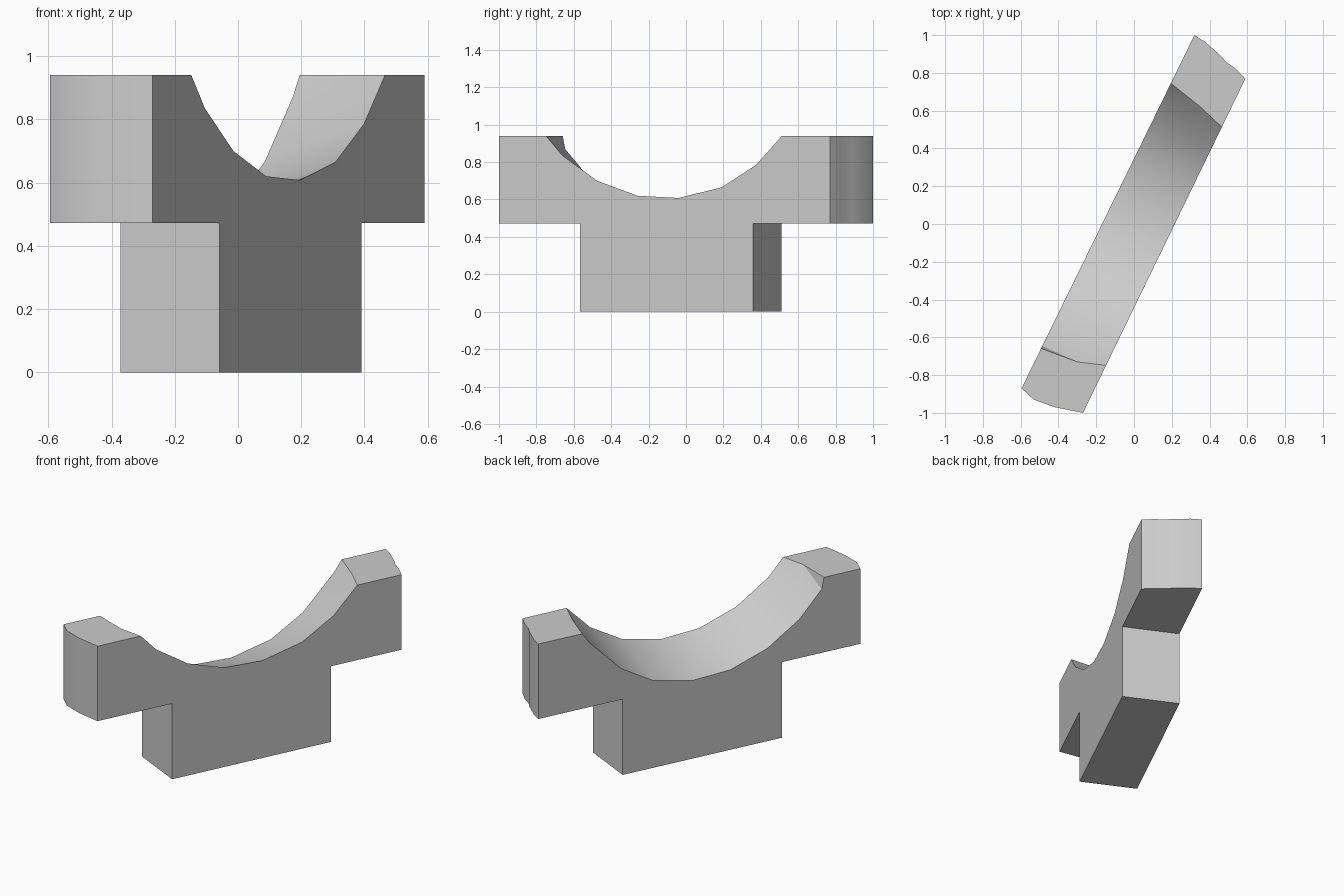
import bpy, bmesh, math
from mathutils import Vector, Matrix

cube = bpy.data.objects.get("Cube")
if cube:
    bpy.data.objects.remove(cube, do_unlink=True)

grey = bpy.data.materials.new("plain_grey")
grey.use_nodes = True
grey.diffuse_color = (0.6, 0.6, 0.6, 1)
grey.node_tree.nodes["Principled BSDF"].inputs["Base Color"].default_value = (0.6, 0.6, 0.6, 1)


def prism(name, start, sweep):
    """Solid made by sweeping a flat outline along a vector."""
    bm = bmesh.new()
    face = bm.faces.new([bm.verts.new(p) for p in start])
    result = bmesh.ops.extrude_face_region(bm, geom=[face], use_keep_orig=True)
    moved = [v for v in result["geom"] if isinstance(v, bmesh.types.BMVert)]
    bmesh.ops.translate(bm, verts=moved, vec=sweep)
    bmesh.ops.recalc_face_normals(bm, faces=bm.faces)
    mesh = bpy.data.meshes.new(name)
    bm.to_mesh(mesh)
    bm.free()
    mesh.materials.append(grey)
    obj = bpy.data.objects.new(name, mesh)
    bpy.context.collection.objects.link(obj)
    return obj


# Slanted slab with rounded ends
TOP, SHOULDER = 0.94, 0.472
plan = [(-0.27, -1), (0.59, 0.77), (0.535, 0.825), (0.485, 0.86), (0.46, 0.89),
        (0.375, 0.965), (0.32, 1), (-0.595, -0.87), (-0.53, -0.93), (-0.42, -0.97)]
body = prism("saddle_bracket", [(x, y, 0) for x, y in plan], Vector((0, 0, TOP)))

# Undercuts that leave the narrower foot
turn = Matrix.Rotation(math.radians(64.1), 3, "Z")
cutters = []
for name, near, far in (("front_undercut", -1.5, -0.535), ("back_undercut", 0.494, 1.5)):
    base = [(near, -1, -1), (far, -1, -1), (far, 1, -1), (near, 1, -1)]
    cutters.append(prism(name, [turn @ Vector(p) for p in base],
                         Vector((0, 0, 1 + SHOULDER))))

# Tilted round channel through the top, outlined on the +x face
channel = [(0.66, 1.15), (0.557, 0.99), (0.375, 0.785), (0.19, 0.665), (-0.04, 0.608),
           (-0.26, 0.62), (-0.475, 0.70), (-0.66, 0.835), (-0.79, 0.99), (-0.83, 1.2),
           (-0.83, 1.6), (0.66, 1.6)]
axis = Vector((-0.314, 0.143, -0.12))
rim = [Vector((-0.27 + (y + 1) * 0.486, y, z)) - axis * 0.4 for y, z in channel]
cutters.append(prism("channel_cutter", rim, axis * 1.8))

# Cut and tidy
bpy.ops.object.select_all(action="DESELECT")
bpy.context.view_layer.objects.active = body
body.select_set(True)
for cutter in cutters:
    cutter.hide_render = True
    mod = body.modifiers.new(cutter.name, "BOOLEAN")
    mod.operation = "DIFFERENCE"
    mod.solver = "EXACT"
    mod.object = cutter
    bpy.ops.object.modifier_apply(modifier=mod.name)
    bpy.data.objects.remove(cutter, do_unlink=True)
bpy.ops.object.shade_smooth_by_angle(angle=math.radians(30))
